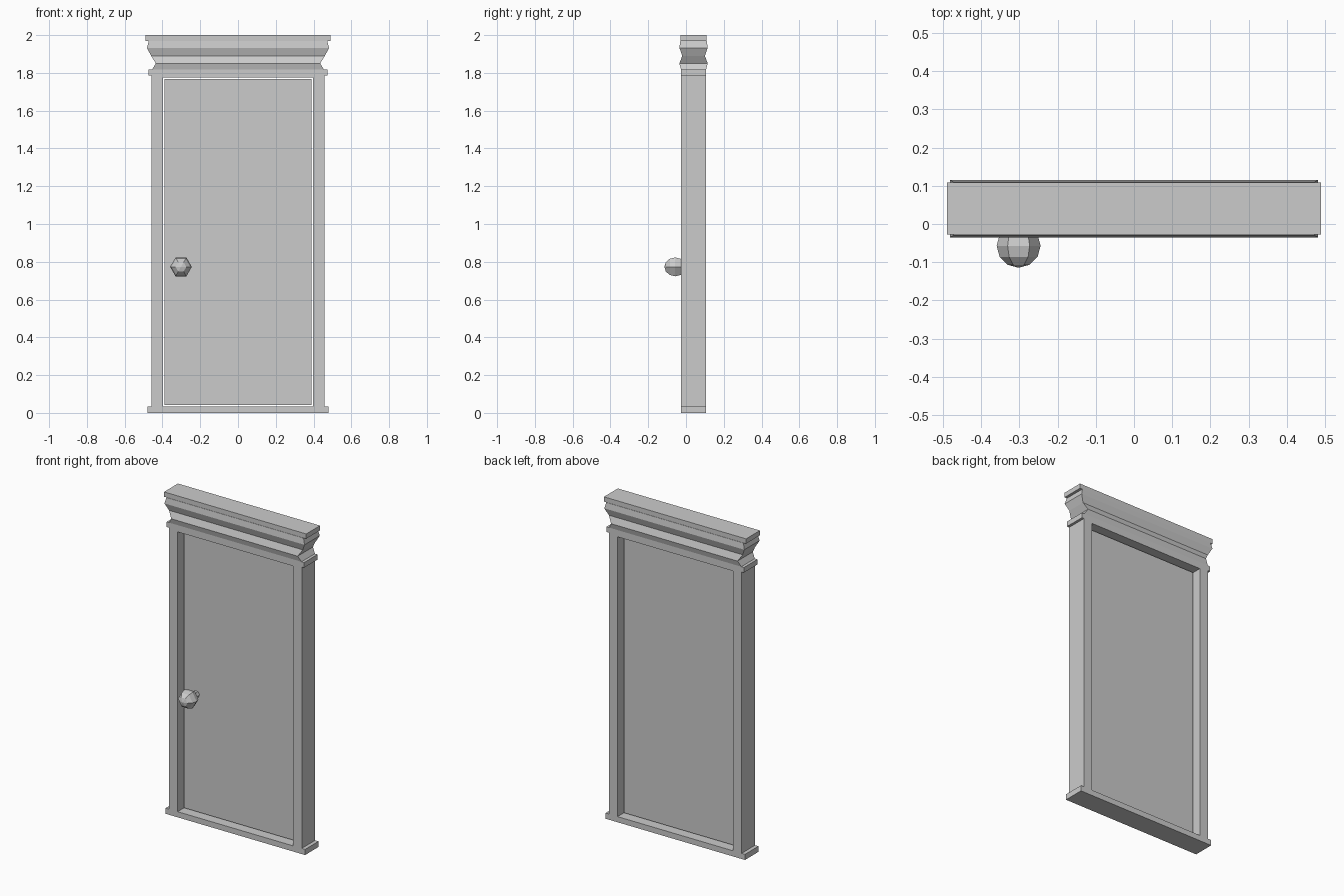
import bpy, bmesh, math

if "Cube" in bpy.data.objects:
    bpy.data.objects.remove(bpy.data.objects["Cube"])

CY = 0.04        # middle of the frame's depth
HD = 0.066       # half depth of the frame


def make(name, bm):
    bmesh.ops.recalc_face_normals(bm, faces=bm.faces)
    me = bpy.data.meshes.new(name)
    bm.to_mesh(me)
    bm.free()
    ob = bpy.data.objects.new(name, me)
    bpy.context.collection.objects.link(ob)
    return ob


def stack(name, levels, cx=0.0):
    """Rectangular tower: levels are (half width, half depth, z)."""
    bm = bmesh.new()
    rings = [[bm.verts.new((cx + sx * w, CY + sy * d, z))
              for sx, sy in ((-1, -1), (1, -1), (1, 1), (-1, 1))]
             for w, d, z in levels]
    for a, b in zip(rings, rings[1:]):
        for i in range(4):
            j = (i + 1) % 4
            bm.faces.new((a[i], a[j], b[j], b[i]))
    bm.faces.new(rings[0])
    bm.faces.new(rings[-1])
    return make(name, bm)


def block(name, w, d, z0, z1, cx=0.0):
    return stack(name, [(w, d, z0), (w, d, z1)], cx)


# Frame: sill, two jambs and head
block("sill", 0.48, HD, 0.0, 0.035)
for side, s in (("left", -1), ("right", 1)):
    block(side + "_jamb", 0.03, HD, 0.035, 1.785, s * 0.427)
block("head_rail", 0.397, HD, 1.775, 1.785)

# Door panel, set back with a thin gap all round
block("door_panel", 0.388, 0.017, 0.043, 1.767)

# Moulded cornice: lower band, waisted moulding, top cap
block("cornice_band", 0.473, HD, 1.785, 1.817)
stack("cornice_moulding", [(0.455, HD, 1.817), (0.435, 0.075, 1.85),
                           (0.46, 0.06, 1.89), (0.482, 0.075, 1.933),
                           (0.472, 0.07, 1.97)])
block("cornice_cap", 0.489, 0.068, 1.97, 2.0)

# Faceted knob with its pole facing forward, on a short stem
bpy.ops.mesh.primitive_uv_sphere_add(segments=6, ring_count=6, radius=0.0575,
                                     location=(-0.302, -0.057, 0.773),
                                     rotation=(math.pi / 2, math.pi / 6, 0))
bpy.context.object.name = "door_knob"
bpy.ops.mesh.primitive_cylinder_add(vertices=6, radius=0.022, depth=0.06,
                                    location=(-0.302, 0.0, 0.773),
                                    rotation=(math.pi / 2, math.pi / 6, 0))
bpy.context.object.name = "knob_stem"
